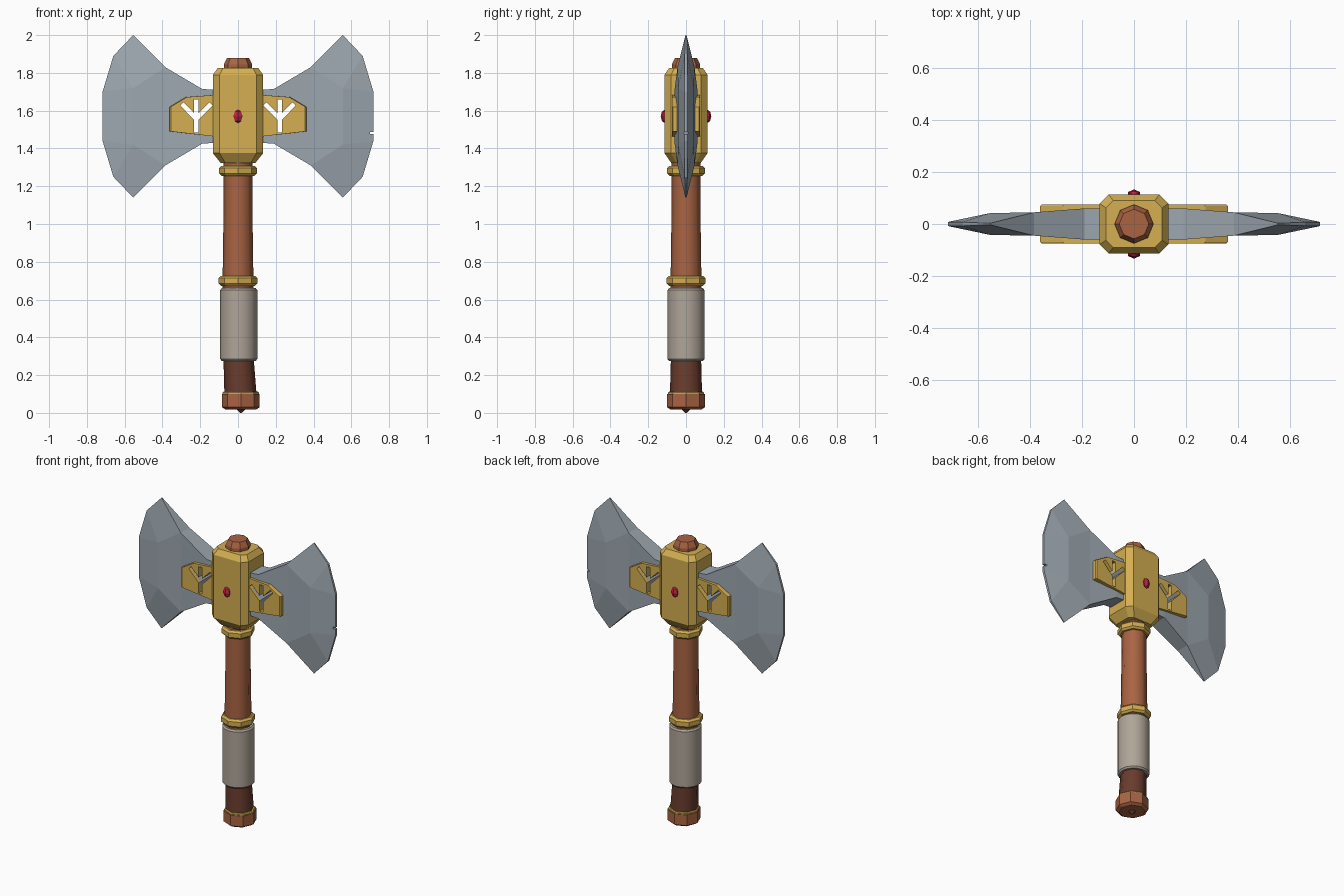
import bpy, bmesh, math
from mathutils import Matrix, Vector

if "Cube" in bpy.data.objects:
    bpy.data.objects.remove(bpy.data.objects["Cube"])


def material(name, rgb):
    m = bpy.data.materials.new(name)
    m.diffuse_color = (*rgb, 1)
    m.use_nodes = True
    m.node_tree.nodes["Principled BSDF"].inputs["Base Color"].default_value = m.diffuse_color
    return m


STEEL = material("steel", (0.34, 0.39, 0.435))
GOLD = material("gold", (0.66, 0.43, 0.085))
WOOD = material("brown wood", (0.40, 0.127, 0.056))
DARK = material("dark leather", (0.14, 0.045, 0.026))
WRAP = material("pale wrap", (0.43, 0.376, 0.314))
RED = material("red gem", (0.51, 0.017, 0.053))


def add_object(name, bm, mat):
    bmesh.ops.recalc_face_normals(bm, faces=bm.faces)
    me = bpy.data.meshes.new(name)
    bm.to_mesh(me)
    bm.free()
    ob = bpy.data.objects.new(name, me)
    bpy.context.collection.objects.link(ob)
    if mat:
        me.materials.append(mat)
    return ob


def activate(ob):
    bpy.ops.object.select_all(action='DESELECT')
    ob.select_set(True)
    bpy.context.view_layer.objects.active = ob


def loft(name, rings, mat):
    """Join equal-length rings of points and cap both ends."""
    bm = bmesh.new()
    rows = [[bm.verts.new(p) for p in ring] for ring in rings]
    n = len(rows[0])
    for a, b in zip(rows, rows[1:]):
        for i in range(n):
            bm.faces.new((a[i], a[(i + 1) % n], b[(i + 1) % n], b[i]))
    bm.faces.new(rows[0])
    bm.faces.new(rows[-1])
    return add_object(name, bm, mat)


def lathe(name, profile, mat, sides=8, smooth=0):
    """Profile rows are (radius, z, centre x)."""
    rings = []
    for r, z, cx in profile:
        rings.append([(cx + r * math.cos(2 * math.pi * i / sides),
                       r * math.sin(2 * math.pi * i / sides), z) for i in range(sides)])
    ob = loft(name, rings, mat)
    if smooth:
        activate(ob)
        bpy.ops.object.shade_smooth_by_angle(angle=math.radians(smooth))
    return ob


def collar(name, r, z0, z1, mat, cx=0.0, b=0.012):
    return lathe(name, [(r - b, z0, cx), (r, z0 + b, cx), (r, z1 - b, cx), (r - b, z1, cx)], mat)


# Handle, from pommel to cap
lathe("pommel_tip", [(0.004, 0.0, 0.015), (0.03, 0.025, 0.015)], DARK)
lathe("pommel", [(0.08, 0.017, 0.015), (0.1, 0.03, 0.015), (0.1, 0.1, 0.015)], WOOD)
collar("pommel_ring", 0.096, 0.095, 0.112, GOLD, 0.015, 0.005)
lathe("lower_grip", [(0.085, 0.1, 0.013), (0.08, 0.29, 0.003)], DARK, 8, 50)
lathe("grip_wrap", [(0.09, 0.275, 0.004), (0.098, 0.285, 0.004), (0.098, 0.65, 0.004),
                    (0.09, 0.66, 0.004)], WRAP, 16, 30)
lathe("shaft", [(0.082, 0.64, 0), (0.081, 0.75, 0), (0.076, 1.1, 0), (0.076, 1.34, 0)], WOOD, 8, 50)
collar("lower_ring", 0.102, 0.672, 0.726, GOLD)
collar("upper_ring", 0.1, 1.255, 1.308, GOLD)
lathe("top_cap", [(0.075, 1.8, 0), (0.075, 1.845, 0), (0.057, 1.88, 0)], WOOD)


# Hub block with chamfered corners
def chamfered(w, d, c, z):
    return [(w, c - d, z), (w, d - c, z), (w - c, d, z), (c - w, d, z),
            (-w, d - c, z), (-w, c - d, z), (c - w, -d, z), (w - c, -d, z)]


loft("hub", [chamfered(0.092, 0.078, 0.025, 1.323), chamfered(0.133, 0.114, 0.035, 1.375),
             chamfered(0.133, 0.114, 0.035, 1.79), chamfered(0.108, 0.09, 0.028, 1.825)], GOLD)

# Gems on both hub faces
for side, label in ((-1, "front"), (1, "back")):
    bm = bmesh.new()
    bmesh.ops.create_uvsphere(bm, u_segments=6, v_segments=4, radius=1)
    bmesh.ops.scale(bm, vec=(0.027, 0.022, 0.036), verts=bm.verts)
    bmesh.ops.translate(bm, vec=(0, side * 0.112, 1.57), verts=bm.verts)
    add_object("gem_" + label, bm, RED)

# Blade: one face as (x, z, half thickness), mirrored in depth
BLADE = [(0.05, 1.705, 0.06), (0.19, 1.715, 0.06), (0.385, 1.83, 0.045), (0.555, 2.0, 0.003),
         (0.66, 1.89, 0.007), (0.717, 1.70, 0.008), (0.717, 1.44, 0.008), (0.66, 1.25, 0.007),
         (0.555, 1.14, 0.003), (0.385, 1.31, 0.045), (0.19, 1.425, 0.06), (0.05, 1.435, 0.06),
         (0.555, 1.72, 0.042), (0.555, 1.42, 0.042)]
FACES = [(0, 1, 10, 11), (1, 2, 9, 10), (2, 12, 13, 9), (2, 3, 12), (3, 4, 12), (4, 5, 12),
         (5, 6, 13, 12), (6, 7, 13), (7, 8, 13), (8, 9, 13)]


def blade(name, sx):
    bm = bmesh.new()
    layers = [[bm.verts.new((sx * x, s * t, z)) for x, z, t in BLADE] for s in (-1, 1)]
    for v in layers:
        for f in FACES:
            bm.faces.new([v[i] for i in f])
    a, b = layers
    for i in range(12):
        j = (i + 1) % 12
        bm.faces.new((a[i], a[j], b[j], b[i]))
    return add_object(name, bm, STEEL)


# Gold side plates, front and back
PLATE = [(0.1, 1.46), (0.14, 1.465), (0.362, 1.49), (0.362, 1.62), (0.275, 1.672), (0.1, 1.685)]


def plate(name, sx, sy):
    outer, inner = 0.075, 0.038
    rim = [(sx * (x - 0.006 * (x > 0.2)), sy * outer, z) for x, z in PLATE]
    return loft(name, [[(sx * x, sy * inner, z) for x, z in PLATE],
                       [(sx * x, sy * (outer - 0.006), z) for x, z in PLATE], rim], GOLD)


def bar(p, q, width):
    """Long cutter box running along the xz segment p-q."""
    p, q = Vector((p[0], 0, p[1])), Vector((q[0], 0, q[1]))
    d = q - p
    bm = bmesh.new()
    bmesh.ops.create_cube(bm, size=1)
    bmesh.ops.scale(bm, vec=(d.length, 0.5, width), verts=bm.verts)
    bmesh.ops.transform(bm, matrix=Matrix.Translation((p + q) / 2)
                        @ Matrix.Rotation(-math.atan2(d.z, d.x), 4, 'Y'), verts=bm.verts)
    ob = add_object("cutter", bm, None)
    ob.hide_render = True
    return ob


def cut(ob, cutter):
    mod = ob.modifiers.new("cut", 'BOOLEAN')
    mod.operation = 'DIFFERENCE'
    mod.solver = 'EXACT'
    mod.object = cutter
    activate(ob)
    bpy.ops.object.modifier_apply(modifier=mod.name)


# Both sides, pierced by a three-pronged slot
for sx, label in ((-1, "left"), (1, "right")):
    parts = [blade("blade_" + label, sx), plate("plate_front_" + label, sx, -1),
             plate("plate_back_" + label, sx, 1)]
    cutters = [bar((sx * 0.221, 1.485), (sx * 0.2212, 1.66), 0.026),
               bar((sx * 0.217, 1.553), (sx * 0.297, 1.636), 0.025),
               bar((sx * 0.225, 1.553), (sx * 0.143, 1.636), 0.025)]
    for c in cutters:
        for part in parts:
            cut(part, c)
    # Small chip in the right cutting edge
    if sx == 1:
        chip = bar((0.70, 1.482), (0.735, 1.482), 0.012)
        cut(parts[0], chip)
        cutters.append(chip)
    for c in cutters:
        bpy.data.objects.remove(c)
